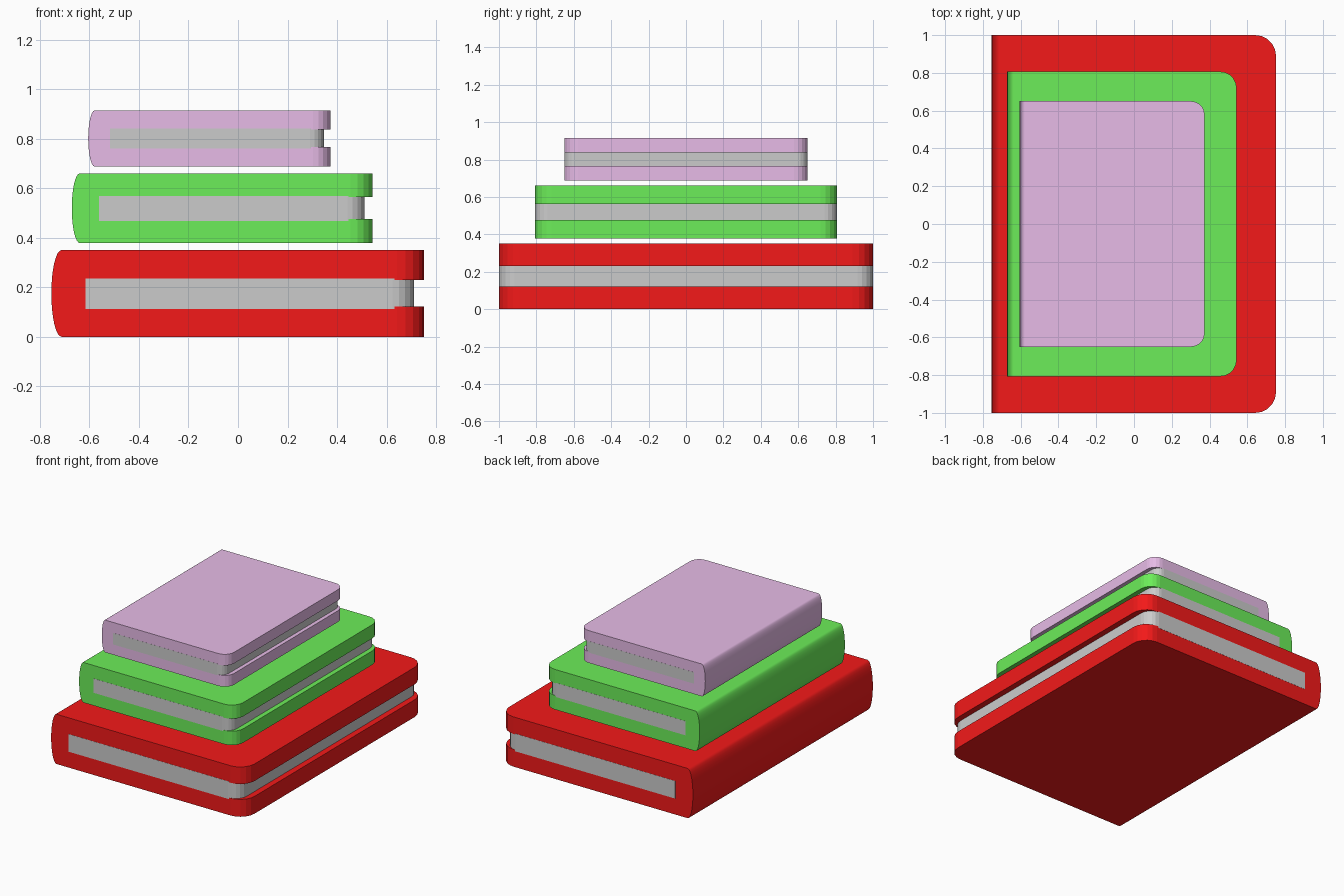
import bpy, bmesh
from math import sin, cos, pi

if "Cube" in bpy.data.objects:
    bpy.data.objects.remove(bpy.data.objects["Cube"])


def slab(name, profile, half_len, corner_x, corner_r, scale, offset, color=None):
    """Extrude an xz profile along y and round the vertical corners at corner_x."""
    bm = bmesh.new()
    face = bm.faces.new([bm.verts.new((x, -half_len, z)) for x, z in profile])
    ext = bmesh.ops.extrude_face_region(bm, geom=[face])
    moved = [v for v in ext["geom"] if isinstance(v, bmesh.types.BMVert)]
    bmesh.ops.translate(bm, verts=moved, vec=(0, 2 * half_len, 0))
    bmesh.ops.recalc_face_normals(bm, faces=bm.faces)
    corners = [e for e in bm.edges
               if all(abs(v.co.x - corner_x) < 1e-4 for v in e.verts)
               and abs(e.verts[0].co.y - e.verts[1].co.y) < 1e-4]
    bmesh.ops.bevel(bm, geom=corners, offset=corner_r, segments=5,
                    profile=0.5, affect='EDGES')
    # only the rounded spine is smooth
    bm.normal_update()
    for f in bm.faces:
        f.smooth = f.normal.x < -0.05
    mesh = bpy.data.meshes.new(name)
    bm.to_mesh(mesh)
    bm.free()
    obj = bpy.data.objects.new(name, mesh)
    obj.scale = (scale,) * 3
    obj.location = offset
    bpy.context.collection.objects.link(obj)
    if color:
        mat = bpy.data.materials.new(name)
        mat.diffuse_color = color
        mat.use_nodes = True
        mat.node_tree.nodes["Principled BSDF"].inputs["Base Color"].default_value = mat.diffuse_color
        mesh.materials.append(mat)


def book(name, scale, x, z, color):
    # cover: C-shaped profile with an elliptical spine
    h = 0.175
    spine = [(-0.713 - 0.041 * sin(pi * i / 16), h + h * cos(pi * i / 16))
             for i in range(17)]
    cover = spine + [(0.752, 0), (0.752, 0.122), (-0.6, 0.122),
                     (-0.6, 0.23), (0.752, 0.23), (0.752, 0.35)]
    slab(name + "_cover", cover, 1.0, 0.752, 0.11, scale, (x, 0, z), color)
    # page block, slightly thicker than the gap between the boards
    pages = [(-0.617, 0.112), (0.71, 0.112), (0.71, 0.236), (-0.617, 0.236)]
    slab(name + "_pages", pages, 1.001, 0.71, 0.085, scale, (x, 0, z))


book("bottom_book", 1.0, 0.0, 0.0, (0.9, 0.01, 0.01, 1))
book("middle_book", 0.807, -0.063, 0.378, (0.15, 0.85, 0.1, 1))
book("top_book", 0.65, -0.115, 0.687, (0.8, 0.5, 0.8, 1))
